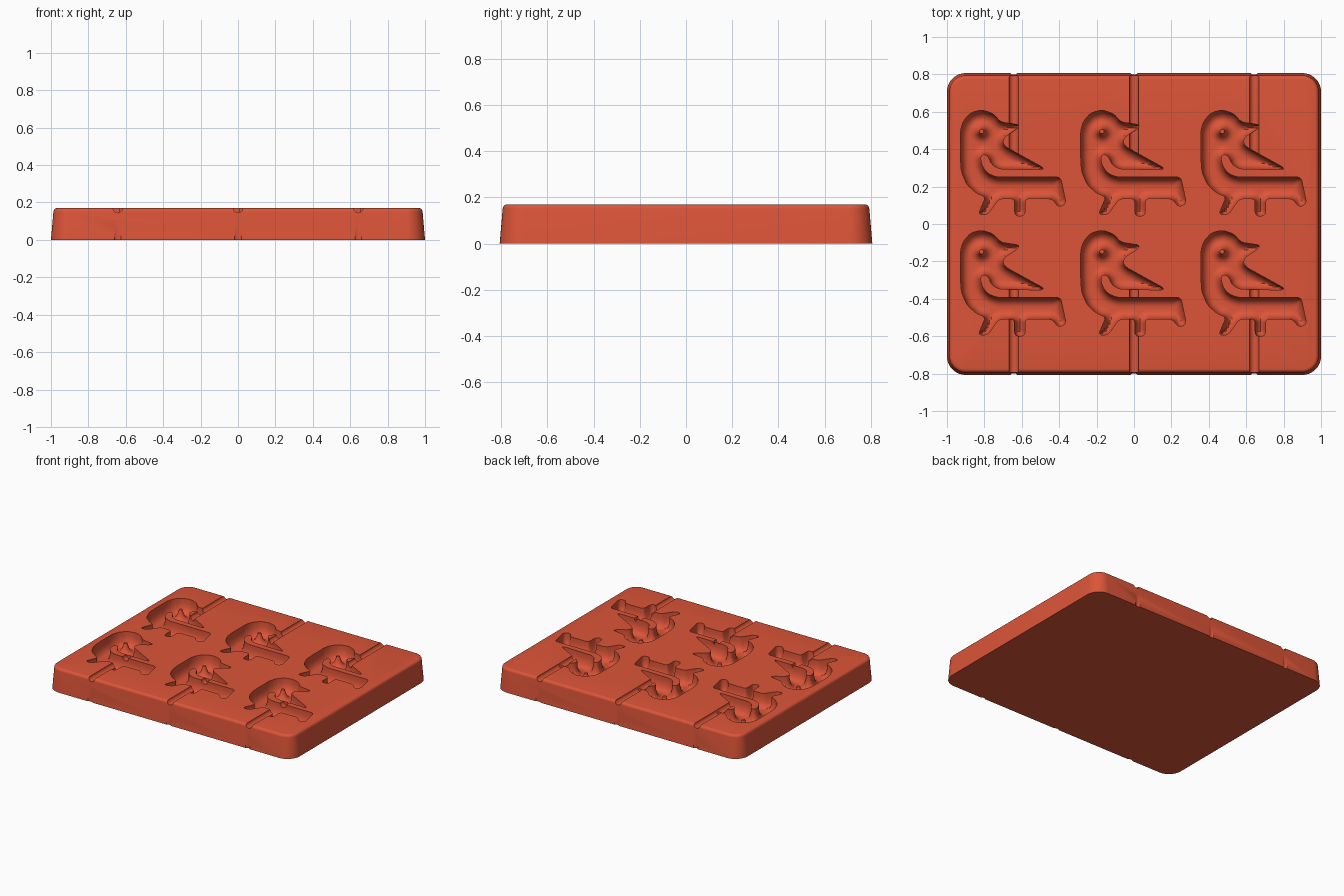
import bpy, bmesh, math
from mathutils import Vector
from mathutils.geometry import delaunay_2d_cdt, intersect_point_line

TOP = 0.17
PITCH = 0.643
COLUMNS = (-PITCH, 0, PITCH)

if "Cube" in bpy.data.objects:
    bpy.data.objects.remove(bpy.data.objects["Cube"])

red = bpy.data.materials.new("brick red")
red.use_nodes = True
COLOUR = (0.72, 0.09, 0.04, 1)
red.diffuse_color = COLOUR
red.node_tree.nodes["Principled BSDF"].inputs["Base Color"].default_value = COLOUR


def make_object(name, bm):
    bmesh.ops.recalc_face_normals(bm, faces=bm.faces)
    mesh = bpy.data.meshes.new(name)
    bm.to_mesh(mesh)
    bm.free()
    mesh.materials.append(red)
    obj = bpy.data.objects.new(name, mesh)
    bpy.context.collection.objects.link(obj)
    return obj


def rounded_rectangle(bm, half_x, half_y, radius, z, steps=10):
    ring = []
    for quarter, (sx, sy) in enumerate(((1, 1), (-1, 1), (-1, -1), (1, -1))):
        for i in range(steps + 1):
            a = (quarter + i / steps) * math.pi / 2
            ring.append(bm.verts.new((sx * (half_x - radius) + radius * math.cos(a),
                                      sy * (half_y - radius) + radius * math.sin(a), z)))
    return ring


def make_slab():
    # tapered block with a rounded top rim
    taper, rim = 0.013, 0.02
    levels = [(0, 0)]
    for i in range(6):
        a = i / 5 * math.pi / 2
        levels.append((taper + rim * (1 - math.cos(a)), TOP - rim + rim * math.sin(a)))
    bm = bmesh.new()
    rings = [rounded_rectangle(bm, 1 - d, 0.807 - d, 0.1 - d, z) for d, z in levels]
    for low, high in zip(rings, rings[1:]):
        for i in range(len(low)):
            j = (i + 1) % len(low)
            bm.faces.new((low[i], low[j], high[j], high[i]))
    bm.faces.new(rings[0])
    bm.faces.new(rings[-1])
    return make_object("mould_tray", bm)


# bird silhouette in hundredths, clockwise from the crown
BIRD = [(-17, 61), (-11, 59), (-7, 54.5), (3, 53), (2, 51), (-5, 46.5), (-6, 43.5),
        (-4, 41), (16, 30), (15, 29), (-8, 29.5), (-12, 32), (-13.5, 36), (-16, 37.5),
        (-18, 36), (-17, 31), (-14, 27), (-9, 25), (25, 25), (28, 11), (24, 9),
        (20.5, 13.5), (6, 13.5), (6, 5), (3, 4), (0.5, 5), (0.5, 13.5), (-8, 13.5),
        (-14, 5), (-19, 5), (-15, 14.5), (-20, 16.5), (-25, 21), (-28, 28), (-28.5, 35),
        (-28.5, 50), (-27, 55), (-23, 59.5)]
EYE = Vector((-0.172, 0.495))


def soften(points, reach):
    # cut every corner back by a limited distance
    result = []
    for i, p in enumerate(points):
        for q in (points[i - 1], points[(i + 1) % len(points)]):
            edge = q - p
            result.append(p + edge * min(0.25, reach / edge.length))
    return result


def edge_distance(p, outline):
    best = 1
    for a, b in zip(outline, outline[1:] + outline[:1]):
        t = intersect_point_line(p, a, b)[1]
        best = min(best, (p - a.lerp(b, max(0, min(1, t)))).length)
    return best


def inside(p, outline):
    hit = False
    for a, b in zip(outline, outline[1:] + outline[:1]):
        if (a.y > p.y) != (b.y > p.y):
            if p.x < a.x + (p.y - a.y) / (b.y - a.y) * (b.x - a.x):
                hit = not hit
    return hit


def cavity_depth(distance):
    # short straight wall running into a rounded floor
    t = max(0, min(1, distance / 0.05))
    return 0.035 + 0.065 * math.sqrt(1 - (1 - t) ** 2)


def make_cavities():
    outline = soften(soften([Vector(p) / 100 for p in BIRD], 0.012), 0.004)
    count = len(outline)
    points = list(outline)
    # eye rings
    for radius in (0.012, 0.018, 0.028, 0.04):
        for i in range(16):
            a = i * math.pi / 8
            points.append(EYE + Vector((math.cos(a), math.sin(a))) * radius)
    # floor samples
    step = 0.0095
    for i in range(62):
        for j in range(64):
            p = Vector((-0.29 + i * step, 0.03 + j * step))
            if (p - EYE).length > 0.045 and inside(p, outline) and edge_distance(p, outline) > 0.004:
                points.append(p)
    loop = [(i, (i + 1) % count) for i in range(count)]
    flat, _, faces, *_ = delaunay_2d_cdt(points, loop, [], 0, 1e-6)
    faces = [f for f in faces if inside(sum((flat[i] for i in f), Vector((0, 0))) / 3, outline)]
    depths = []
    for p in flat:
        pillar = (p - EYE).length - 0.016
        depth = cavity_depth(min(edge_distance(p, outline), max(0, pillar)))
        depths.append(0.03 if pillar < 0 else depth)
    bm = bmesh.new()
    for column in COLUMNS:
        for shift in (0, -PITCH):
            low = [bm.verts.new((p.x + column, p.y + shift, TOP - d)) for p, d in zip(flat, depths)]
            lid = [bm.verts.new((p.x + column, p.y + shift, TOP + 0.05)) for p in flat]
            rim = {}
            for f in faces:
                bm.faces.new([low[i] for i in f])
                bm.faces.new([lid[i] for i in reversed(f)])
                for a, b in zip(f, f[1:] + f[:1]):
                    rim[a, b] = (b, a)
            for (a, b), back in rim.items():
                if back not in rim:
                    bm.faces.new((low[b], low[a], lid[a], lid[b]))
    loose = [v for v in bm.verts if not v.link_faces]
    bmesh.ops.delete(bm, geom=loose, context='VERTS')
    return make_object("bird_cavity_cutter", bm)


def cylinder(name, radius, length, location, along_y):
    bm = bmesh.new()
    bmesh.ops.create_cone(bm, cap_ends=True, segments=24, radius1=radius, radius2=radius, depth=length)
    obj = make_object(name, bm)
    obj.location = location
    if along_y:
        obj.rotation_euler.x = math.pi / 2
    return obj


tray = make_slab()
cutters = [make_cavities()]
for column in COLUMNS:
    # stick channels, with a faint groove down the wall at each mouth
    cutters.append(cylinder("back_stick_cutter", 0.025, 0.5, (column, 0.6, TOP), True))
    cutters.append(cylinder("front_stick_cutter", 0.025, 0.5, (column, -0.6, TOP), True))
    for side in (-1, 1):
        cutters.append(cylinder("mouth_groove_cutter", 0.025, 0.5, (column, side * 0.823, 0.1), False))

for cutter in cutters:
    cutter.hide_render = True
    cut = tray.modifiers.new(cutter.name, 'BOOLEAN')
    cut.operation = 'DIFFERENCE'
    cut.solver = 'EXACT'
    cut.object = cutter

# bake the cuts and drop the helpers
bpy.context.view_layer.update()
baked = bpy.data.meshes.new_from_object(tray.evaluated_get(bpy.context.evaluated_depsgraph_get()))
tray.modifiers.clear()
tray.data = baked
for cutter in cutters:
    bpy.data.objects.remove(cutter)

bpy.ops.object.select_all(action='DESELECT')
tray.select_set(True)
bpy.context.view_layer.objects.active = tray
bpy.ops.object.shade_smooth_by_angle(angle=math.radians(35))
